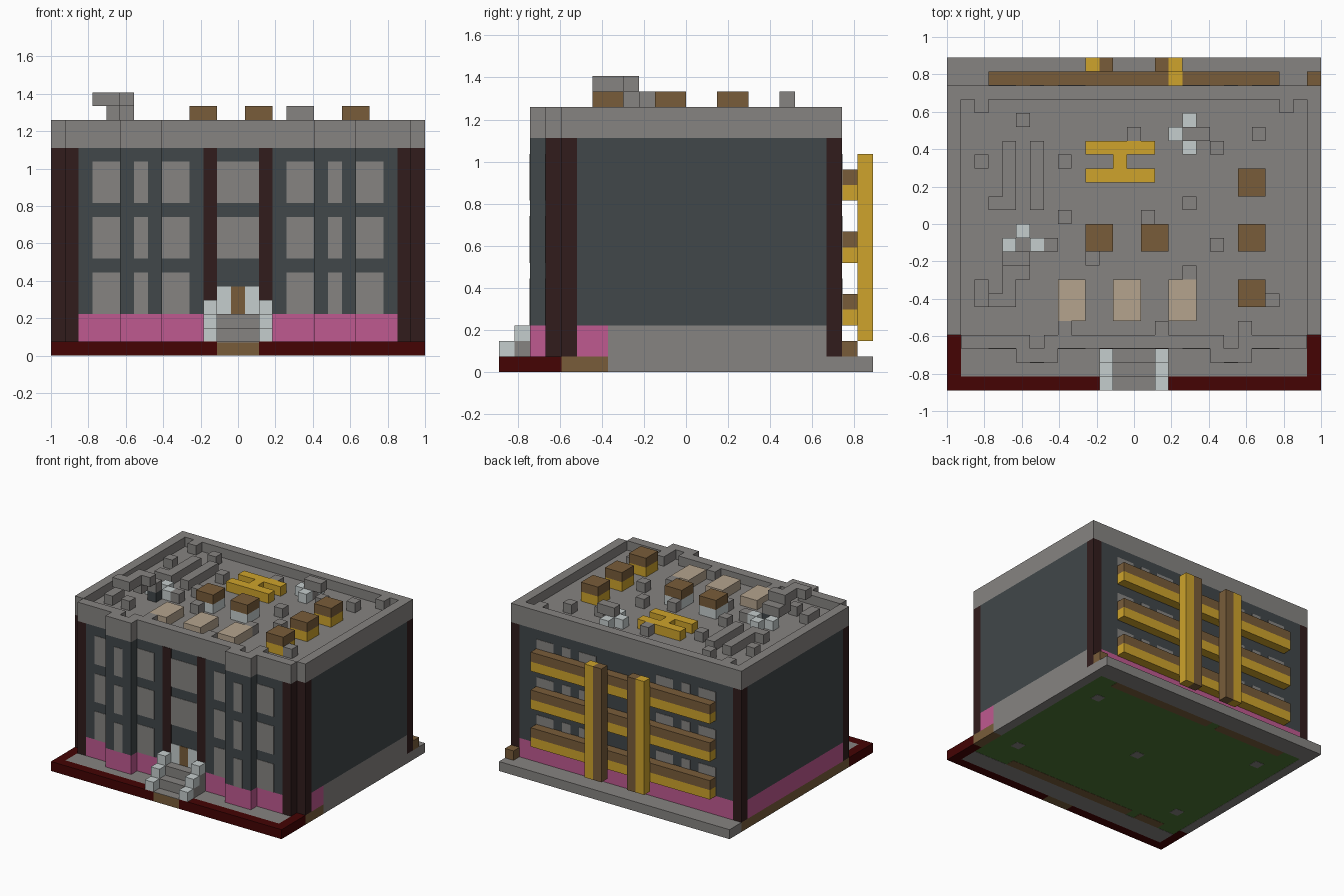
import bpy, bmesh

start = bpy.data.objects.get("Cube")
if start:
    bpy.data.objects.remove(start)

# Grid of building blocks: width, depth, block size
W, D = 27, 24
U = 2 / W
THIN = 0.04


def material(name, *rgb):
    mat = bpy.data.materials.new(name)
    mat.use_nodes = True
    color = (*rgb, 1)
    mat.diffuse_color = color
    node = mat.node_tree.nodes["Principled BSDF"]
    node.inputs["Base Color"].default_value = color
    node.inputs["Roughness"].default_value = 0.9
    return mat


gray = material("concrete gray", .24, .23, .22)
slate = material("slate wall", .052, .063, .068)
pink = material("pink plinth", .52, .1, .28)
dark = material("dark pillar brown", .031, .012, .012)
red = material("deep red", .058, .001, .001)
brown = material("wood brown", .19, .108, .042)
yellow = material("ochre yellow", .62, .37, .025)
pale = material("pale stone", .56, .61, .61)
tan = material("tan", .46, .37, .27)
green = material("ground green", .075, .19, .035)


def build(name, mat, boxes):
    """Join blocks (x0, x1, y0, y1, z0, z1 in grid units) into one object."""
    bm = bmesh.new()
    for x0, x1, y0, y1, z0, z1 in boxes:
        cube = bmesh.ops.create_cube(bm, size=1)["verts"]
        bmesh.ops.scale(bm, verts=cube, vec=((x1 - x0) * U, (y1 - y0) * U, (z1 - z0) * U))
        center = ((x0 + x1 - W) * U / 2, (y0 + y1 - D) * U / 2, (z0 + z1) * U / 2)
        bmesh.ops.translate(bm, verts=cube, vec=center)
    mesh = bpy.data.meshes.new(name)
    bm.to_mesh(mesh)
    bm.free()
    mesh.materials.append(mat)
    obj = bpy.data.objects.new(name, mesh)
    bpy.context.collection.objects.link(obj)
    return obj


def both(boxes):
    """Add copies mirrored across the middle of the width."""
    return boxes + [(W - b[1], W - b[0], *b[2:]) for b in boxes]


def cell(x, y, z):
    return (x, x + 1, y, y + 1, z, z + 1)


# Base slab, its border and the underside
build("base_slab", gray, [(1, 26, 1, 22, THIN, 1), (0, W, 22, D, 0, 1), (26, W, 7, 22, 0, 1),
                          (1, 26, 1, 3, 0, THIN), (0, 1, 4, 22, 0, THIN)])
build("base_border", red, both([(0, 12, 0, 1, 0, 1), (0, 1, 1, 4, 0, 1)]))
build("base_side_strip", brown, [(0, 1, 4, 22, THIN, 1), (26, W, 4, 7, 0, 1)])
build("entrance_sill", brown, [(12, 15, 0, 1, 0, 1 - THIN)])
build("entrance_sill_top", gray, [(12, 15, 0, 1, 1 - THIN, 1)])
build("underside_ground", green, [(1, 26, 3, 22, THIN / 2, THIN)])
build("underside_strips", brown, [(a, b, y, y + 1, 0, THIN) for y, a, b in
                                  ((3, 3, 6), (3, 7, 22), (21, 3, 11), (21, 12, 24))])
build("underside_studs", gray, [(x, x + 1, y, y + 1, 0, THIN) for x, y in
                                ((3, 6), (23, 6), (13, 12), (3, 18), (23, 18))])

# Walls above the plinth share one footprint with the plinth
front_back = [(2, 25, 3, 5), (1, 26, 21, 22)] + both([(5, 8, 2, 3)])
build("walls", slate, [(*f, 3, 15) for f in front_back + [(0, W, 5, 21)]])
build("plinth", pink, [(*f, 1, 3) for f in front_back + [(0, 26, 5, 21), (26, W, 5, 7)]])
build("plinth_side", gray, [(26, W, 7, 21, 1, 3)])
build("corner_pillars", dark, both([(0, 1, 4, 5, 1, 15), (1, 2, 3, 5, 1, 15),
                                    (0, 1, 21, 22, 1, 15)]))
build("entrance_pillars", dark, both([(11, 12, 3 - THIN, 3, 1, 15)]))

# Windows on three floors
panes = []
for floor in (3, 7, 11):
    span = (floor, floor + 3)
    for a, b, y in ((3, 5, 3), (6, 7, 2), (8, 10, 3)):
        panes += both([(a, b, y - THIN, y, *span), (a, b, 22, 22 + THIN, *span)])
    if floor > 3:
        panes.append((12, 15, 3 - THIN, 3, *span))
build("windows", gray, panes)

# Entrance door and stairs
build("door", brown, [(13, 14, 3 - THIN, 3, 3, 5)])
build("door_frame", pale, both([(12, 13, 3 - THIN, 3, 3, 5)]))
build("stairs", gray, [(12, 15, s, 3, s, s + 1) for s in (1, 2)]
      + both([(11, 12, 1, 3, 1, 2), (11, 12, 2, 3, 2, 3)]))
build("stair_rails", pale, both([cell(11, s, s + 1) for s in range(3)]))

# Balconies and posts at the back, with one patch in the top rail
floors = (3, 7, 11)
build("balcony_floors", yellow, [(3, 24, 22, 23, z, z + 1) for z in floors])
build("balcony_rails", brown, [(3, 24, 22, 23, z + 1, z + 2) for z in floors[:2]]
      + [(3, 16, 22, 23, 12, 13), (17, 24, 22, 23, 12, 13)])
build("balcony_rail_patch", yellow, [cell(16, 22, 12)])
build("balcony_posts_outer", yellow, both([(10, 11, 23, D, 2, 14)]))
build("balcony_posts_inner", brown, both([(11, 12, 23, D, 2, 14)]))
build("crate", brown, [cell(26, 22, 1)])

# Roof slab and parapet
build("roof_slab", gray, [(0, W, 4, 22, 15, 16), (1, 26, 3, 4, 15, 16)]
      + both([(5, 8, 2, 3, 15, 16)]))
ring = both([(0, 1, 4, 22), (1, 6, 3, 4), (5, 8, 2, 3)])
ring += [(7, 20, 3, 4), (1, 26, 21, 22)]
build("parapet", gray, [(*f, 16, 17) for f in ring] + both([cell(2, 20, 16)]))

# Roof units: a brown cap over a yellow or pale box
side_units = [(21, 23, y, y + 2) for y in (6, 10, 14)]
mid_units = [(x, x + 2, 10, 12) for x in (10, 14)]
build("unit_caps", brown, [(*f, 17, 18) for f in side_units + mid_units])
build("side_unit_boxes", yellow, [(*f, 16, 17) for f in side_units])
build("middle_unit_boxes", pale, [(*f, 16, 17) for f in mid_units])
build("skylights", tan, [(x, x + 2, 5, 8, 16, 17) for x in (8, 12, 16)])
build("roof_pipe_frame", yellow, [(10, 15, 15, 16, 16, 17), (10, 15, 17, 18, 16, 17),
                                  (12, 13, 16, 17, 16, 17)])

# Small roof pieces
spots = [(5, 19), (8, 16), (13, 18), (22, 18), (19, 17), (8, 12), (14, 12), (17, 13), (7, 10),
         (19, 10), (10, 9), (17, 8), (23, 6), (8, 4), (15, 4), (21, 4), (2, 16), (3, 13),
         (2, 6), (2, 7), (4, 6)]
build("roof_blocks", gray, [cell(x, y, 16) for x, y in spots])
build("roof_ducts", gray, [(x, x + 1, 13, 18, 16, 17) for x in (4, 6)])
build("pale_vents", pale, [cell(x, y, 16) for x, y in
                           ((4, 10), (5, 11), (6, 10), (16, 18), (17, 19), (17, 17))])
build("vent_chimney", gray, [(17, 18, 18, 19, 16, 18), (18, 19, 18, 19, 17, 18)])
build("antenna_foot", slate, [cell(5, 9, 16)])
build("antenna", gray, [cell(5, 9, 17), (4, 5, 8, 10, 17, 18)]
      + [cell(x, y, 18) for x, y in ((3, 6), (4, 6), (4, 7), (4, 8), (5, 8))])
